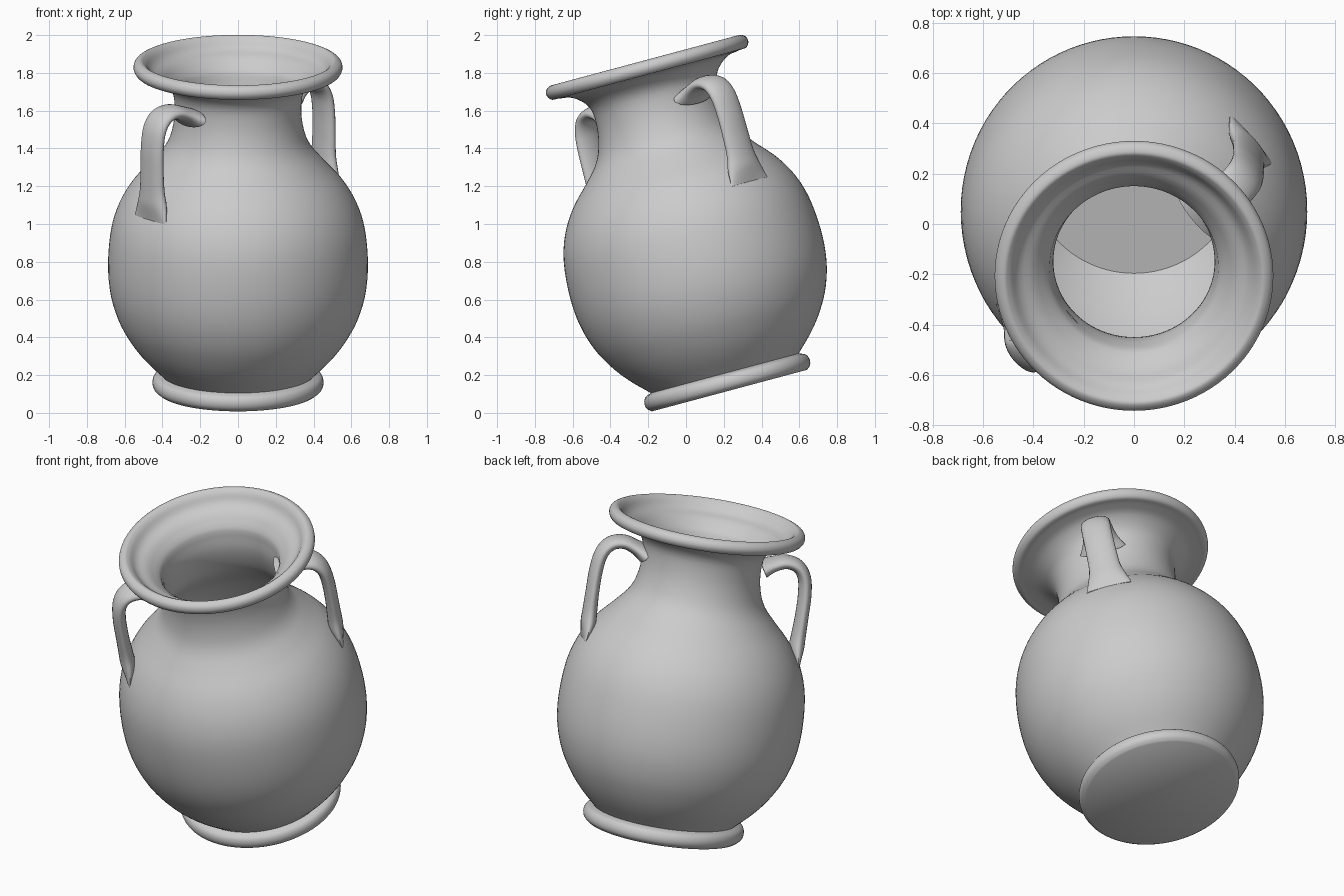
import bpy, bmesh, math
from mathutils import Vector, Matrix

cube = bpy.data.objects.get("Cube")
if cube:
    bpy.data.objects.remove(cube, do_unlink=True)

clay = bpy.data.materials.new("grey clay")
clay.use_nodes = True
GREY = (0.6, 0.6, 0.6, 1)
clay.diffuse_color = GREY
clay.node_tree.nodes["Principled BSDF"].inputs["Base Color"].default_value = GREY

# The whole jar leans towards the front
LEAN = Matrix.Translation((0, 0.23, 0.118)) @ Matrix.Rotation(math.radians(15), 4, "X")


def spline(points, steps):
    """Smooth curve through all the points."""
    p = [Vector(q) for q in points]
    p = [2 * p[0] - p[1]] + p + [2 * p[-1] - p[-2]]
    out = []
    for a, b, c, d in zip(p, p[1:], p[2:], p[3:]):
        for i in range(steps):
            t = i / steps
            out.append(0.5 * (2 * b + (c - a) * t + (2 * a - 5 * b + 4 * c - d) * t * t
                              + (3 * b - a - 3 * c + d) * t ** 3))
    return out + [p[-2]]


def skin(name, rings):
    """Bridge equal rings of points into a closed, capped tube."""
    bm = bmesh.new()
    loops = [[bm.verts.new(co) for co in ring] for ring in rings]
    n = len(loops[0])
    for low, high in zip(loops, loops[1:]):
        for i in range(n):
            j = (i + 1) % n
            bm.faces.new((low[i], low[j], high[j], high[i]))
    bm.faces.new(loops[0][::-1])
    bm.faces.new(loops[-1])
    bmesh.ops.recalc_face_normals(bm, faces=bm.faces)
    mesh = bpy.data.meshes.new(name)
    bm.to_mesh(mesh)
    bm.free()
    obj = bpy.data.objects.new(name, mesh)
    bpy.context.collection.objects.link(obj)
    mesh.materials.append(clay)
    obj.matrix_world = LEAN
    bpy.ops.object.select_all(action="DESELECT")
    obj.select_set(True)
    bpy.context.view_layer.objects.active = obj
    bpy.ops.object.shade_smooth_by_angle(angle=math.radians(45))
    return obj


def lathe_ring(r, h, sides=96):
    # The neck and rim sit slightly behind the body axis
    shift = 0.022 * min(max((h - 1.2) / 0.4, 0), 1)
    turn = [math.tau * i / sides for i in range(sides)]
    return [(r * math.cos(a), r * math.sin(a) + shift, h) for a in turn]


# Jar: foot, belly, neck and rolled rim, then back down the inside
foot = [(0.425, 0), (0.447, 0.02), (0.453, 0.05), (0.44, 0.08), (0.405, 0.095)]
belly = [(0.405, 0.095), (0.5, 0.19), (0.573, 0.285), (0.635, 0.4), (0.676, 0.54),
         (0.688, 0.7), (0.672, 0.88), (0.628, 1.02), (0.555, 1.14), (0.455, 1.25),
         (0.385, 1.335), (0.35, 1.42), (0.335, 1.53), (0.35, 1.64), (0.42, 1.71), (0.5, 1.728)]
rim = [(0.5, 1.728), (0.535, 1.732), (0.553, 1.76), (0.545, 1.79), (0.515, 1.805), (0.49, 1.79)]
funnel = [(0.49, 1.79), (0.455, 1.745), (0.4, 1.715), (0.345, 1.66)]
outside = spline(foot, 3)[:-1] + spline(belly, 4)[:-1] + spline(rim, 4)[:-1] + spline(funnel, 3)
inside = [(p.x - 0.015, p.y) for p in spline(belly[1:14], 4)[::-1]]
profile = [tuple(p) for p in outside] + inside + [(0.41, 0.115)]
skin("jar", [lathe_ring(r, h) for r, h in profile])

# Strap handles: radius, height, half width, half thickness along the path
strap = [(0.335, 1.555, 0.13, 0.05), (0.39, 1.585, 0.1, 0.04), (0.46, 1.607, 0.086, 0.037),
         (0.53, 1.59, 0.083, 0.037), (0.575, 1.53, 0.083, 0.037), (0.592, 1.43, 0.083, 0.037),
         (0.594, 1.3, 0.085, 0.037), (0.592, 1.2, 0.09, 0.04), (0.592, 1.12, 0.11, 0.04),
         (0.605, 1.04, 0.13, 0.012)]
path = spline(strap, 5)
for name, degrees in (("left_handle", 40), ("right_handle", 220)):
    spin = Matrix.Rotation(math.radians(degrees), 3, "Z")
    rings = []
    for i, p in enumerate(path):
        step = path[min(i + 1, len(path) - 1)] - path[max(i - 1, 0)]
        along = Vector((step[0], 0, step[1])).normalized()
        side = Vector((0, 1, 0))
        out = side.cross(along)
        centre = Vector((p[0], 0, p[1]))
        turn = [math.tau * k / 24 for k in range(24)]
        rings.append([spin @ (centre + side * p[2] * math.cos(a) + out * p[3] * math.sin(a))
                      for a in turn])
    skin(name, rings)
